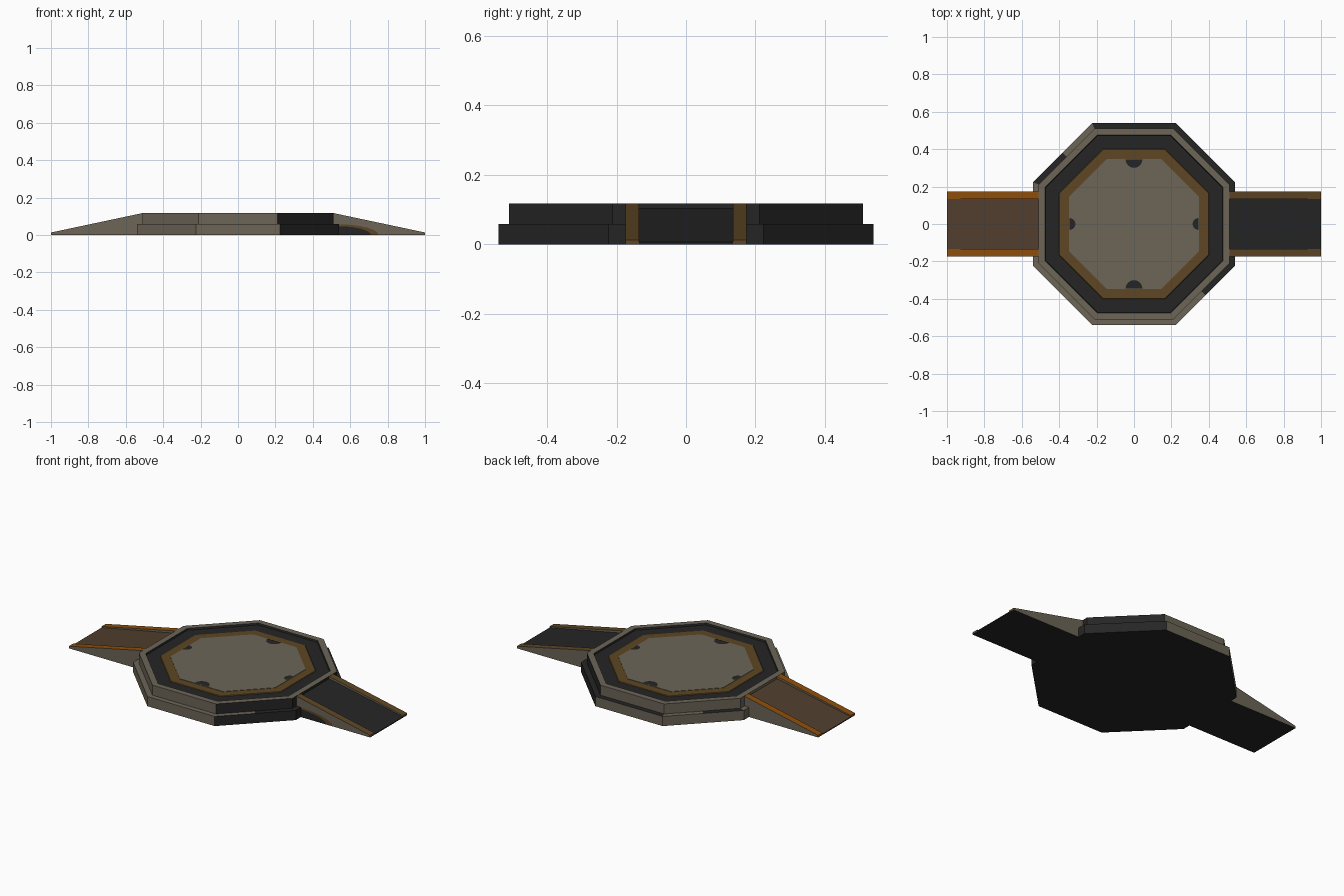
import bpy, bmesh, math

if "Cube" in bpy.data.objects:
    bpy.data.objects.remove(bpy.data.objects["Cube"])

def srgb(c):
    c /= 255
    return c / 12.92 if c <= 0.04045 else ((c + 0.055) / 1.055) ** 2.4

def mat(name, r, g, b):
    m = bpy.data.materials.new(name)
    m.diffuse_color = (srgb(r), srgb(g), srgb(b), 1)
    m.use_nodes = True
    m.node_tree.nodes["Principled BSDF"].inputs["Base Color"].default_value = m.diffuse_color
    return m

GREY = mat("warm grey", 108, 101, 87)
BLACK = mat("charcoal", 37, 37, 38)
BROWN = mat("dark bronze", 94, 70, 36)
ORANGE = mat("burnt orange", 140, 78, 10)
TAN = mat("dull brown", 80, 62, 46)

def make(name, bm, mats, rule=None):
    bmesh.ops.recalc_face_normals(bm, faces=bm.faces)
    bm.normal_update()
    if rule:
        for f in bm.faces:
            f.material_index = rule(f)
    me = bpy.data.meshes.new(name)
    bm.to_mesh(me)
    bm.free()
    for m in mats:
        me.materials.append(m)
    ob = bpy.data.objects.new(name, me)
    bpy.context.collection.objects.link(ob)
    return ob

def octagon(a):
    # corners of an octagon with apothem a, plus the middle of each side
    pts = []
    for i in range(16):
        t = math.radians(22.5 * i)
        r = a if i % 2 == 0 else a / math.cos(math.pi / 8)
        pts.append((r * math.cos(t), r * math.sin(t)))
    return pts

def loft(levels):
    # closed solid through a list of (apothem, height) octagons
    bm = bmesh.new()
    rings = [[bm.verts.new((x, y, z)) for x, y in octagon(a)] for a, z in levels]
    for lo, hi in zip(rings, rings[1:]):
        for i in range(16):
            j = (i + 1) % 16
            bm.faces.new((lo[i], lo[j], hi[j], hi[i]))
    bm.faces.new(rings[0][::-1])
    bm.faces.new(rings[-1])
    return bm

# Stepped platform body with a raised rim and a sunken deck
def body_rule(f):
    c, n = f.calc_center_median(), f.normal
    if n.z < -0.5:
        return 1
    if abs(n.z) < 0.3:
        return 1 if n.x > 0.3 and c.z < 0.11 or math.hypot(c.x, c.y) < 0.495 else 0
    ang = math.degrees(math.atan2(c.y, c.x)) % 360
    if c.z < 0.07:
        return 1 if ang < 112 or 135 < ang < 158 or ang > 315 else 0
    return 0 if len(f.verts) == 4 and math.hypot(c.x, c.y) > 0.478 else 1

make("platform_body", loft([(0.54, 0), (0.54, 0.058), (0.51, 0.058), (0.51, 0.118),
                            (0.475, 0.118), (0.472, 0.108)]), [GREY, BLACK], body_rule)

# Deck trim and centre plate, thin
make("deck_trim", loft([(0.402, 0.107), (0.398, 0.111)]), [BROWN])
make("centre_plate", loft([(0.348, 0.110), (0.348, 0.113)]), [GREY])

# Half-round dark notches at the edge of the centre plate
bm = bmesh.new()
for k in range(4):
    t = k * math.pi / 2
    r = 0.045 if k % 2 else 0.032
    pts = []
    for i in range(9):
        s = t + math.pi / 2 + math.pi * i / 8
        pts.append((0.345 * math.cos(t) + r * math.cos(s), 0.345 * math.sin(t) + r * math.sin(s)))
    bm.faces.new([bm.verts.new((x, y, 0.1145)) for x, y in pts])
make("centre_notches", bm, [BLACK])

# Ramps: wedge solids pulled out across y
def wedge(y0, y1, side, drop):
    prof = [(0.5, 0), (1.0, 0), (1.0, 0.013 - drop * 0.5), (0.51, 0.117 - drop), (0.5, 0.117 - drop)]
    bm = bmesh.new()
    a = [bm.verts.new((side * x, y0, z)) for x, z in prof]
    b = [bm.verts.new((side * x, y1, z)) for x, z in prof]
    bm.faces.new(a)
    bm.faces.new(b[::-1])
    for i in range(5):
        j = (i + 1) % 5
        bm.faces.new((a[i], b[i], b[j], a[j]))
    return bm

def ramp_rule(f):
    if abs(f.normal.y) > 0.5:
        return 1
    return 2 if f.normal.z < -0.5 else 0

for label, side, floor, rail in (("left", -1, TAN, ORANGE), ("right", 1, BLACK, BROWN)):
    make(label + "_ramp_floor", wedge(-0.135, 0.135, side, 0.014), [floor, GREY, BLACK], ramp_rule)
    for end, s in (("front", -1), ("back", 1)):
        y0, y1 = sorted((s * 0.135, s * 0.175))
        make(f"{label}_ramp_{end}_rail", wedge(y0, y1, side, 0), [rail, GREY, BLACK], ramp_rule)

# Dark curved patch with a bronze edge low on the front of the right ramp
for name, y, k, m in (("ramp_patch_edge", -0.1755, 1.0, BROWN), ("ramp_patch", -0.176, 0.82, BLACK)):
    bm = bmesh.new()
    pts = [(0.53, 0)] + [(0.53 + 0.22 * k * math.cos(i * math.pi / 16),
                          0.057 * k * math.sin(i * math.pi / 16)) for i in range(9)]
    bm.faces.new([bm.verts.new((x, y, z)) for x, z in pts])
    make(name, bm, [m])
